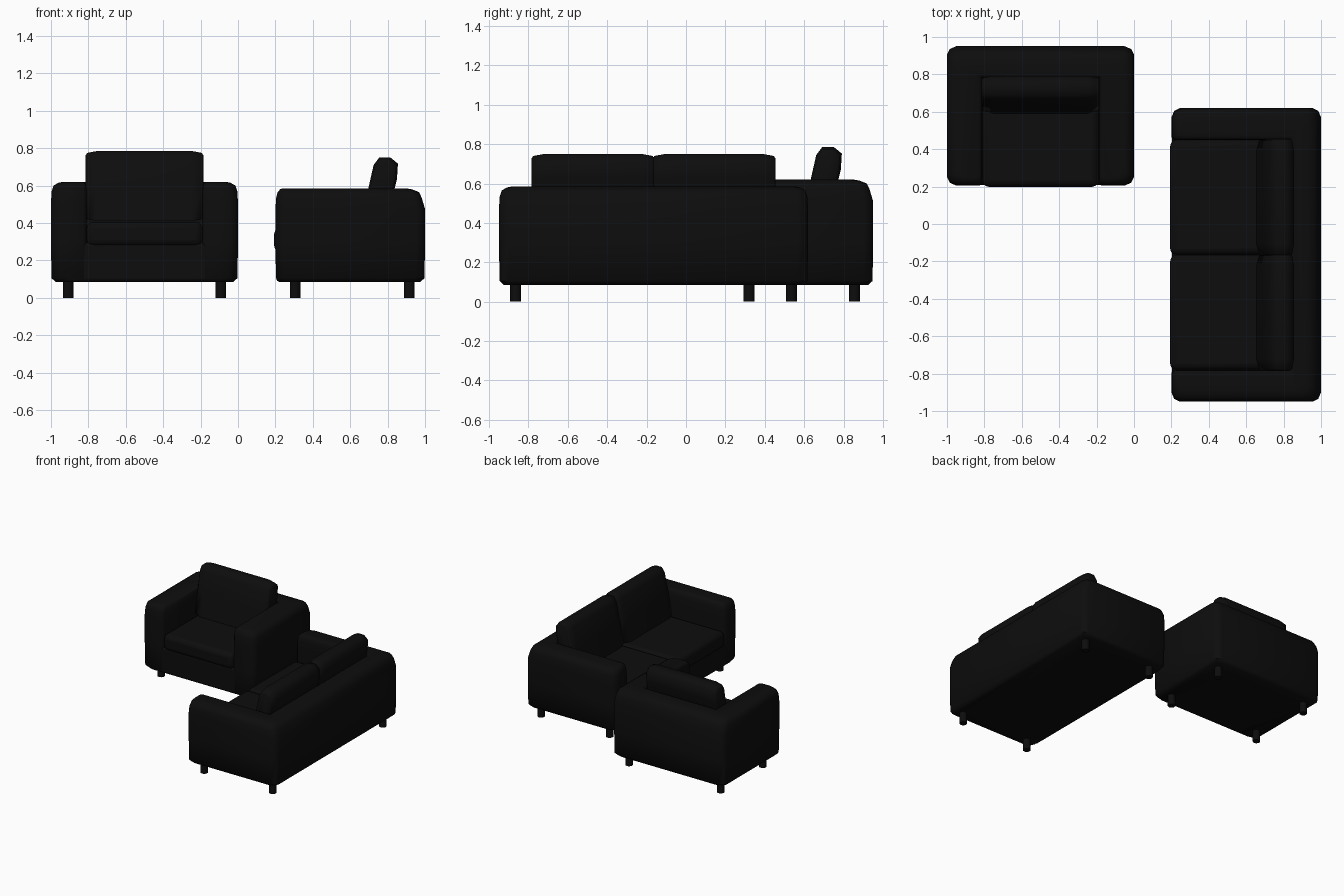
import bpy, bmesh, math
from mathutils import Matrix

if "Cube" in bpy.data.objects:
    bpy.data.objects.remove(bpy.data.objects["Cube"])

black = bpy.data.materials.new("black_fabric")
black.diffuse_color = (0.004, 0.004, 0.004, 1)
black.use_nodes = True
black.node_tree.nodes["Principled BSDF"].inputs["Base Color"].default_value = black.diffuse_color


def finish(name, bm, place, angle=40, bevel=0, segments=2):
    """Turn a bmesh into a placed, smooth-shaded object."""
    bmesh.ops.recalc_face_normals(bm, faces=bm.faces)
    bm.transform(place)
    if place.determinant() < 0:
        bmesh.ops.reverse_faces(bm, faces=bm.faces)
    me = bpy.data.meshes.new(name)
    bm.to_mesh(me)
    bm.free()
    ob = bpy.data.objects.new(name, me)
    bpy.context.collection.objects.link(ob)
    me.materials.append(black)
    bpy.ops.object.select_all(action='DESELECT')
    ob.select_set(True)
    bpy.context.view_layer.objects.active = ob
    if bevel:
        m = ob.modifiers.new("soft_edges", 'BEVEL')
        m.width, m.segments = bevel, segments
        m.limit_method = 'ANGLE'
    bpy.ops.object.shade_smooth_by_angle(angle=math.radians(angle))
    return ob


def loft(rings):
    """Skin a stack of closed rings and cap both ends."""
    bm = bmesh.new()
    rows = [[bm.verts.new(p) for p in ring] for ring in rings]
    n = len(rows[0])
    for a, b in zip(rows, rows[1:]):
        for k in range(n):
            bm.faces.new((a[k], a[(k + 1) % n], b[(k + 1) % n], b[k]))
    bm.faces.new(rows[0][::-1])
    bm.faces.new(rows[-1])
    return bm


def box(x0, x1, y0, y1, z0, z1):
    bm = bmesh.new()
    bmesh.ops.create_cube(bm, size=1)
    bm.transform(Matrix.Translation(((x0 + x1) / 2, (y0 + y1) / 2, (z0 + z1) / 2))
                 @ Matrix.Diagonal((x1 - x0, y1 - y0, z1 - z0, 1)))
    return bm


def seat_unit(name, place, W, D, H, arm, seats, seat_z, leg_x, leg_y):
    back = 0.17

    # U-shaped shell of arms and back, rounded over at the top
    def outline(z, side, front, rear, inner):
        x, xi = W / 2 - side, W / 2 - arm + inner
        yf, yb, yi = -D / 2 + front, D / 2 - rear, D / 2 - back + inner
        half = [(xi, yi), (xi, yf + 0.015), (xi + 0.015, yf),
                (x - 0.05, yf), (x - 0.015, yf + 0.015), (x, yf + 0.045),
                (x, yb - 0.045), (x - 0.015, yb - 0.015), (x - 0.05, yb)]
        return [(px, py, z) for px, py in half] + [(-px, py, z) for px, py in half[::-1]]

    shell = [(0.085, 0.025, 0.02, 0.025, 0), (0.105, 0.003, 0.003, 0.003, 0),
             (0.3, 0, 0, 0, 0), (H - 0.11, 0, 0, 0, 0),
             (H - 0.05, 0.004, 0.004, 0.018, 0), (H - 0.02, 0.014, 0.012, 0.032, 0.003),
             (H - 0.005, 0.04, 0.025, 0.07, 0.01), (H, 0.065, 0.04, 0.1, 0.02)]
    finish(name + "_arms_and_back", loft([outline(*r) for r in shell]), place, 50)

    # base under the seat
    finish(name + "_base",
           box(-W / 2 + 0.07, W / 2 - 0.07, -D / 2 + 0.004, D / 2 - 0.05, 0.085, seat_z + 0.02),
           place, 40, 0.018)

    # back cushion side profile: distance from the rear, height
    profile = [(-0.345, 0.37), (-0.31, 0.55), (-0.275, 0.705), (-0.245, 0.745),
               (-0.185, 0.745), (-0.145, 0.712), (-0.15, 0.63), (-0.17, 0.55), (-0.22, 0.37)]
    dy, dz = (0.585 - H) * 0.4, H - 0.58
    cy, cz = -0.22, 0.56
    width = (W - 2 * arm) / seats
    for k in range(seats):
        mid = (k - (seats - 1) / 2) * width
        # seat cushion
        finish(name + "_seat_cushion",
               box(mid - width / 2, mid + width / 2, -D / 2 - 0.007, D / 2 - 0.18,
                   seat_z, seat_z + 0.13), place, 60, 0.035, 3)
        # back cushion, tapering at both ends
        rings = []
        for t, s in ((-0.5, 0.72), (-0.485, 0.88), (-0.4, 1), (0, 1.0),
                     (0.4, 1), (0.485, 0.88), (0.5, 0.72)):
            sz = 1 - (1 - s) * 0.45
            rings.append([(mid + t * (width + 0.01), D / 2 + dy + cy + (p - cy) * s,
                           dz + cz + (q - cz) * sz) for p, q in profile])
        finish(name + "_back_cushion", loft(rings), place, 60)

    # legs
    for x in (-leg_x, leg_x):
        for y in leg_y:
            bm = bmesh.new()
            bmesh.ops.create_cone(bm, cap_ends=True, segments=16, radius1=0.028,
                                  radius2=0.028, depth=0.11,
                                  matrix=Matrix.Translation((x, y, 0.055)))
            finish(name + "_leg", bm, place, 40)


# armchair facing the front, sofa facing left
seat_unit("armchair", Matrix.Translation((-0.5, 0.578, 0)),
          1.0, 0.745, 0.62, 0.19, 1, 0.275, 0.408, (-0.258, 0.277))
seat_unit("sofa", Matrix.Translation((0.6, -0.165, 0)) @ Matrix.Rotation(-math.pi / 2, 4, 'Z'),
          1.57, 0.8, 0.585, 0.17, 2, 0.245, 0.70, (-0.295, 0.315))
